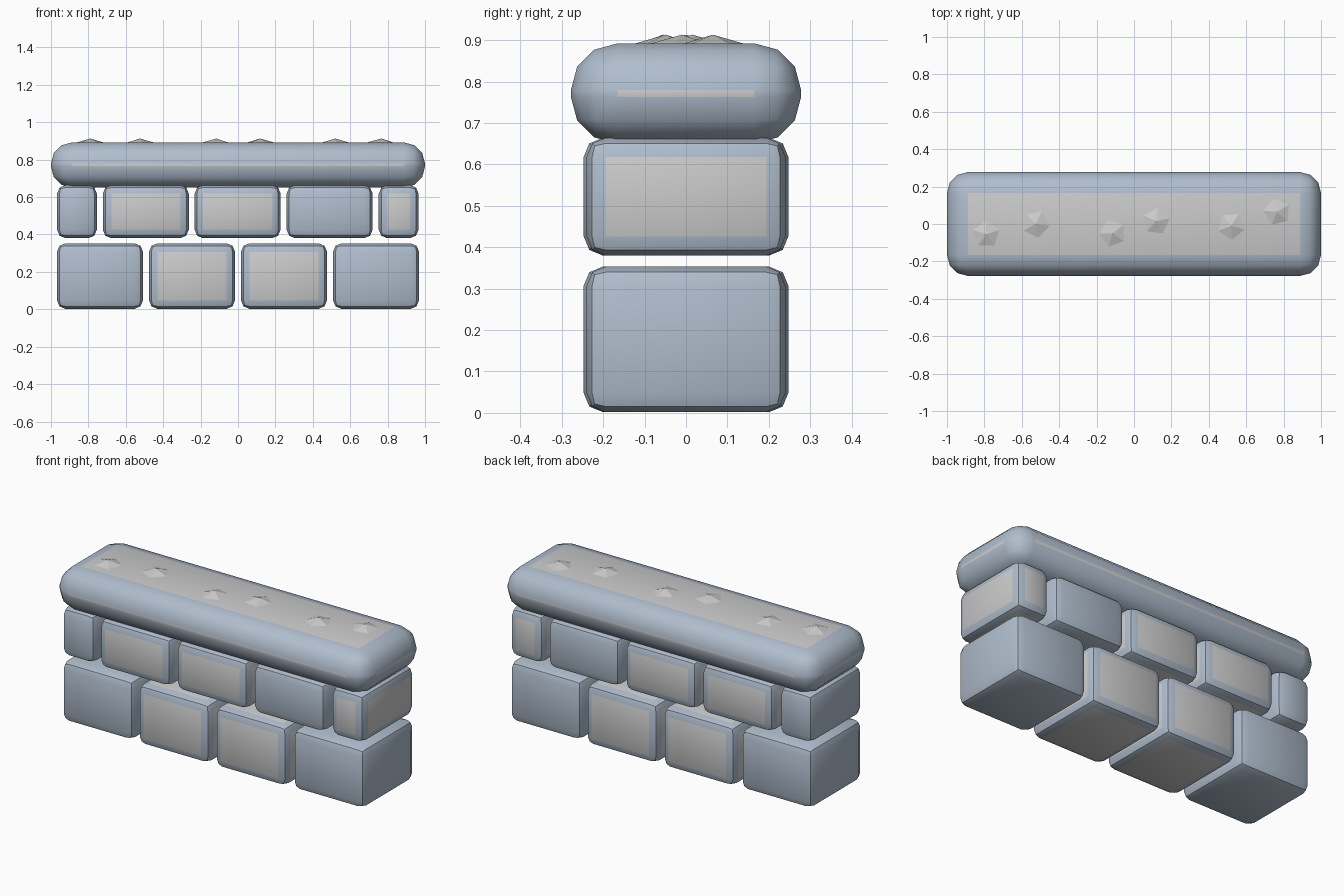
import bpy, bmesh, math
from mathutils import Matrix

if "Cube" in bpy.data.objects:
    bpy.data.objects.remove(bpy.data.objects["Cube"])


def material(name, rgb):
    m = bpy.data.materials.new(name)
    m.diffuse_color = (*rgb, 1)
    m.use_nodes = True
    m.node_tree.nodes["Principled BSDF"].inputs["Base Color"].default_value = m.diffuse_color
    return m


BLUE = material("blue_stone", (0.43, 0.51, 0.61))
PALE = material("pale_stone", (0.66, 0.67, 0.68))


def finish(bm, name, angle):
    mesh = bpy.data.meshes.new(name)
    bm.to_mesh(mesh)
    bm.free()
    obj = bpy.data.objects.new(name, mesh)
    bpy.context.collection.objects.link(obj)
    mesh.materials.append(BLUE)
    mesh.materials.append(PALE)
    if angle:
        bpy.ops.object.select_all(action='DESELECT')
        obj.select_set(True)
        bpy.context.view_layer.objects.active = obj
        bpy.ops.object.shade_smooth_by_angle(angle=math.radians(angle))
    return obj


def stone(name, x, width, half_depth, z0, z1, bevel, segments, worn, angle=30):
    """Rounded box; worn stones get pale flat faces inside the bevels."""
    bm = bmesh.new()
    bmesh.ops.create_cube(bm, size=1, matrix=Matrix.Translation((x, 0, (z0 + z1) / 2))
                          @ Matrix.Diagonal((width, 2 * half_depth, z1 - z0, 1)))
    bmesh.ops.bevel(bm, geom=bm.edges[:], offset=bevel, offset_type='OFFSET',
                    segments=segments, profile=0.5, affect='EDGES')
    bm.normal_update()
    for f in bm.faces:
        if worn and max(abs(c) for c in f.normal) > 0.999:
            f.material_index = 1
    return finish(bm, name, angle)


# Lower course: four equal blocks
for i, worn in enumerate((False, True, True, False)):
    stone(f"lower_block_{i + 1}", (i - 1.5) * 0.492, 0.46,
          0.247 if worn else 0.24, 0.002, 0.353, 0.046, 2, worn)

# Upper course: three full blocks between two half blocks
upper = [(-0.861, 0.213, False), (-0.493, 0.46, True), (-0.002, 0.46, True),
         (0.49, 0.46, False), (0.859, 0.213, True)]
for i, (x, w, worn) in enumerate(upper):
    depth = 0.24 if w < 0.3 else 0.247
    stone(f"upper_block_{i + 1}", x, w, depth, 0.38, 0.664, 0.046, 2, worn)

# Rounded coping slab
stone("coping_slab", 0, 2, 0.278, 0.65, 0.892, 0.113, 3, True, angle=40)

# Low faceted chips on top of the coping
chips = [(-0.79, -0.055), (-0.525, 0), (-0.115, -0.05), (0.118, 0.015), (0.52, -0.01), (0.765, 0.065)]
for i, (x, y) in enumerate(chips):
    bm = bmesh.new()
    bmesh.ops.create_cone(bm, cap_ends=True, segments=5, radius1=0.085, radius2=0, depth=0.024,
                          matrix=Matrix.Translation((x, y, 0.901)) @ Matrix.Rotation(i * 0.8, 4, 'Z'))
    for f in bm.faces:
        f.material_index = 1
    finish(bm, f"stone_chip_{i + 1}", 0)
